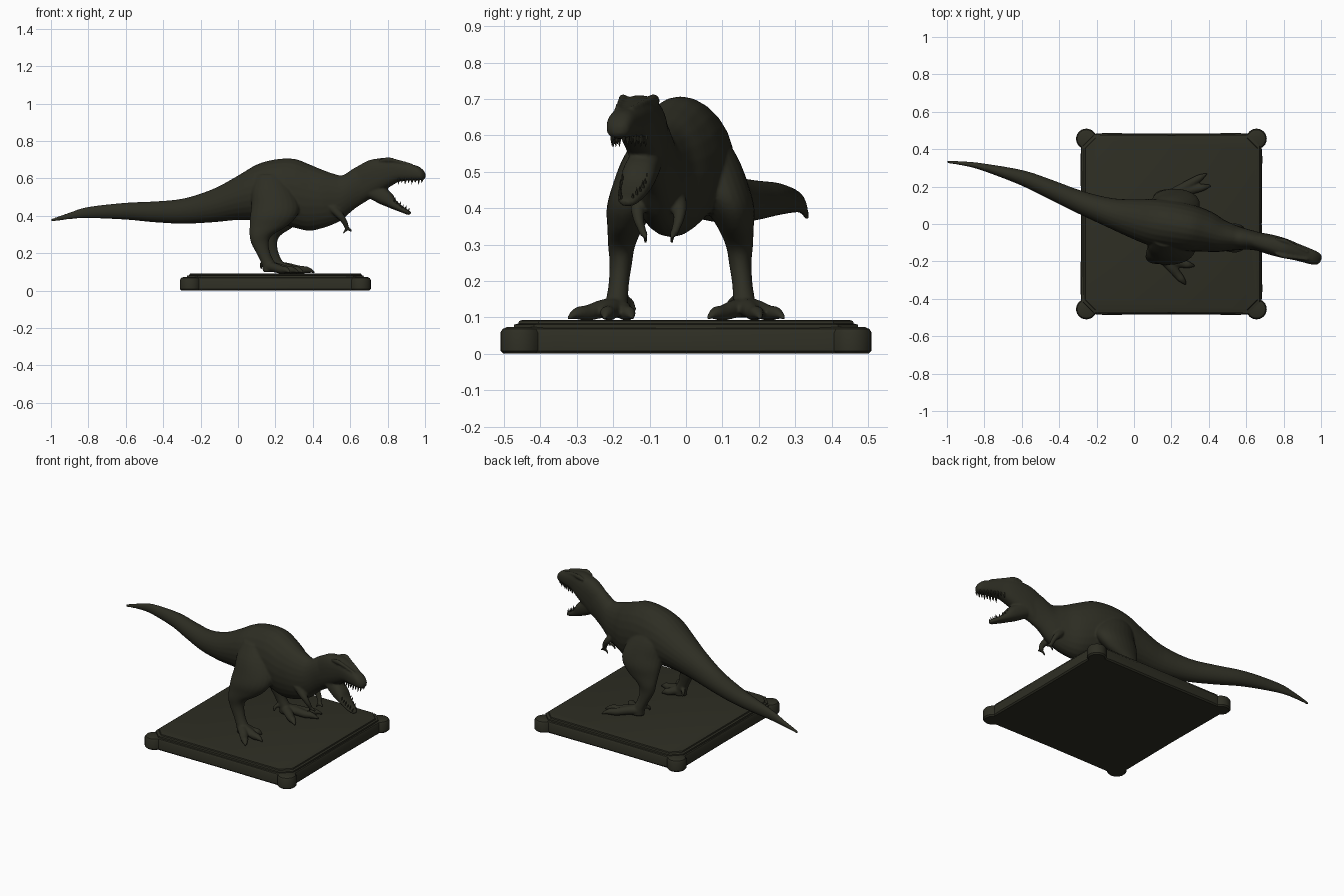
import bpy, bmesh, math
from mathutils import Vector

mat = bpy.data.materials.new("dark olive")
mat.diffuse_color = (0.027, 0.027, 0.017, 1)


def make(name, bm):
    bmesh.ops.recalc_face_normals(bm, faces=bm.faces)
    me = bpy.data.meshes.new(name)
    bm.to_mesh(me)
    bm.free()
    me.materials.append(mat)
    ob = bpy.data.objects.new(name, me)
    bpy.context.collection.objects.link(ob)
    bpy.context.view_layer.objects.active = ob
    ob.select_set(True)
    bpy.ops.object.shade_smooth_by_angle(angle=math.radians(35))
    ob.select_set(False)
    return ob


def skin(bm, rings):
    vs = [[bm.verts.new(p) for p in r] for r in rings]
    n = len(vs[0])
    for a, b in zip(vs, vs[1:]):
        for i in range(n):
            bm.faces.new((a[i], a[(i + 1) % n], b[(i + 1) % n], b[i]))
    bm.faces.new(vs[0])
    bm.faces.new(vs[-1])


def resample(pts, k=4):
    out = []
    for i in range(len(pts) - 1):
        p = [pts[max(0, min(len(pts) - 1, i + d))] for d in (-1, 0, 1, 2)]
        for s in range(k):
            t = s / k
            out.append([b + 0.5 * t * (c - a + t * (2*a - 5*b + 4*c - d + t * (3*(b - c) + d - a)))
                        for a, b, c, d in zip(*p)])
    return out + [list(pts[-1])]


def loft(bm, pts, plane=None, e=2.0, n=24):
    """Tube through (x, y, z, half width, half height); plane fixes ring direction."""
    pts = resample(pts)
    rings = []
    for i, p in enumerate(pts):
        t = Vector(pts[min(i + 1, len(pts) - 1)][:3]) - Vector(pts[max(i - 1, 0)][:3])
        if plane == "upright":
            t.z = 0
        elif plane == "level":
            t = Vector((0, 0, -1))
        t.normalize()
        side = (Vector((0, 1, 0)) - t * t.y).normalized()
        up = t.cross(side)
        ring = []
        for k in range(n):
            a = 2 * math.pi * k / n
            c, s = math.cos(a), math.sin(a)
            c = math.copysign(abs(c) ** (2 / e), c)
            s = math.copysign(abs(s) ** (2 / e), s)
            ring.append(Vector(p[:3]) + side * max(p[3], .002) * c + up * max(p[4], .002) * s)
        rings.append(ring)
    skin(bm, rings)


def outline(table):
    # x, y, top z, bottom z, half width -> loft points
    return [(x, y, (a + b) / 2, w, (a - b) / 2) for x, y, a, b, w in table]


bm = bmesh.new()
# Tail, trunk and neck
loft(bm, outline([
    (-1.0, .332, .383, .368, .006), (-.9, .322, .418, .382, .012), (-.8, .303, .448, .388, .02),
    (-.6, .248, .47, .38, .04), (-.45, .187, .477, .366, .05), (-.29, .118, .493, .358, .06),
    (-.13, .062, .545, .366, .078), (0, .03, .615, .378, .105), (.1, .01, .674, .375, .125),
    (.2, -.005, .702, .36, .13), (.3, -.022, .705, .337, .125), (.38, -.04, .676, .32, .112),
    (.45, -.06, .647, .334, .092), (.51, -.07, .626, .355, .075), (.56, -.077, .618, .382, .063),
    (.62, -.085, .655, .435, .053), (.7, -.1, .695, .487, .048)]), "upright")
# Skull and upper jaw
loft(bm, outline([
    (.64, -.088, .665, .46, .045), (.7, -.102, .697, .49, .052), (.76, -.118, .708, .525, .054),
    (.81, -.132, .71, .555, .052), (.86, -.147, .697, .583, .046), (.91, -.163, .68, .588, .042),
    (.96, -.18, .666, .59, .038), (.988, -.188, .645, .593, .03), (1.0, -.192, .625, .603, .012)]),
    "upright", 2.5)
# Lower jaw
loft(bm, [(.72, -.106, .535, .042, .045), (.79, -.127, .495, .047, .042), (.83, -.139, .462, .043, .026),
          (.87, -.151, .438, .037, .017), (.905, -.161, .42, .027, .013), (.922, -.166, .412, .012, .008)], None, 2.5)
# Brow and snout ridges
for s in (-1, 1):
    loft(bm, [(.755, -.117 + s*.04, .695, .006, .006), (.80, -.13 + s*.042, .7, .012, .014),
              (.84, -.142 + s*.036, .695, .009, .01), (.93, -.17 + s*.02, .672, .007, .008)], None, n=12)


# Legs, feet and toes
def leg(s, shift, tips):
    spec = [(.17, .06, .62, .045, .07), (.185, .085, .54, .072, .11), (.2, .11, .46, .078, .128),
            (.19, .135, .4, .068, .125), (.162, .152, .345, .049, .1), (.122, .162, .295, .037, .06),
            (.118, .164, .25, .031, .046), (.14, .17, .19, .028, .036), (.165, .175, .14, .031, .038),
            (.175, .177, .1, .032, .042)]
    loft(bm, [(x + shift * min(1, max(0, (.6 - z) / .3)), -.015 + s*y, z, w, h)
              for x, y, z, w, h in spec], "level")
    base = Vector((.165 + shift, -.015 + s * .177, .128))
    for tip in tips:
        end = Vector((*tip, .098))
        row = []
        for f, z, r in ((0, .128, .03), (.3, .123, .027), (.6, .112, .023), (.78, .112, .019), (.9, .107, .012), (1, .097, .005)):
            q = base.lerp(end, f)
            row.append((q.x, q.y, z, r, r * .95))
        loft(bm, row, "upright", n=14)
    # small rear toe
    loft(bm, [(.15 + shift, -.015 + s*.16, .155, .012, .012), (.125 + shift, -.015 + s*.138, .14, .011, .011),
              (.125 + shift, -.015 + s*.125, .115, .005, .005)], None, n=10)


leg(-1, 0, [(.28, -.325), (.325, -.225), (.27, -.145)])
leg(1, .045, [(.39, .27), (.412, .205), (.35, .06)])

# Small arms with two fingers
for s in (-1, 1):
    y = -.075
    loft(bm, [(.5, y + s*.05, .45, .022, .035), (.54, y + s*.058, .405, .02, .027), (.568, y + s*.055, .368, .015, .018),
              (.58, y + s*.046, .34, .012, .013), (.585, y + s*.04, .325, .012, .012)], "level", n=14)
    for fx, fz in ((.61, .318), (.562, .306)):
        loft(bm, [(.582, y + s*.042, .334, .009, .009), ((.582 + fx) / 2 + .004, y + s*.038, .324, .008, .008),
                  (fx, y + s*.036, fz, .005, .005)], None, n=8)

body = make("dinosaur_body", bm)
rm = body.modifiers.new("blend", "REMESH")
rm.mode = "VOXEL"
rm.voxel_size = .006
rm.use_smooth_shade = True
sm = body.modifiers.new("soften", "SMOOTH")
sm.factor = .5
sm.iterations = 3

# Teeth
bm = bmesh.new()


def tooth(p, d, r):
    p, d = Vector(p), Vector(d)
    rings = [[p + d * t + Vector((math.cos(a) * r * k, math.sin(a) * r * k, 0))
              for a in [i * math.pi / 3 for i in range(6)]] for t, k in ((-.4, 1), (.3, .8), (1, .08))]
    skin(bm, rings)


for s in (-1, 1):
    for i in range(8):
        f = i / 7
        tooth((.86 + .125*f, -.147 - .04*f + s * (.036 - .02*f*f), .592), (-.003, 0, -.024 + .008 * (i % 2)), .006)
    for i in range(6):
        f = i / 5
        tooth((.835 + .075*f, -.141 - .021*f + s * (.034 - .018*f*f), .478 - .05*f), (.006, 0, .02 - .006 * (i % 2)), .005)
make("teeth", bm)

# Plinth with knobbed corners
bm = bmesh.new()
rings = []
for z, d in ((0, -.008), (.008, 0), (.058, 0), (.068, -.006), (.074, -.02)):
    ring = []
    for q in range(4):
        ca, sa = round(math.cos(q * math.pi / 2)), round(math.sin(q * math.pi / 2))
        corner = [(.455 + (.055 + d) * math.cos(math.radians(a)), .455 + (.055 + d) * math.sin(math.radians(a)))
                  for a in range(-60, 151, 15)]
        # slight inward bow along each edge
        for x, y in [(.486 + d, -.36), (.483 + d, 0), (.486 + d, .36)] + corner:
            ring.append(Vector((.2 + x*ca - y*sa, x*sa + y*ca, z)))
    rings.append(ring)
skin(bm, rings)
make("plinth", bm)

# Stepped top slab with clipped corners
bm = bmesh.new()
rings = []
for z, h in ((.06, .474), (.08, .472), (.083, .461), (.09, .459), (.092, .452)):
    c = h - .055
    rings.append([Vector((.2 + x, y, z)) for x, y in
                  ((h, -c), (h, c), (c, h), (-c, h), (-h, c), (-h, -c), (-c, -h), (c, -h))])
skin(bm, rings)
make("plinth_top", bm)
